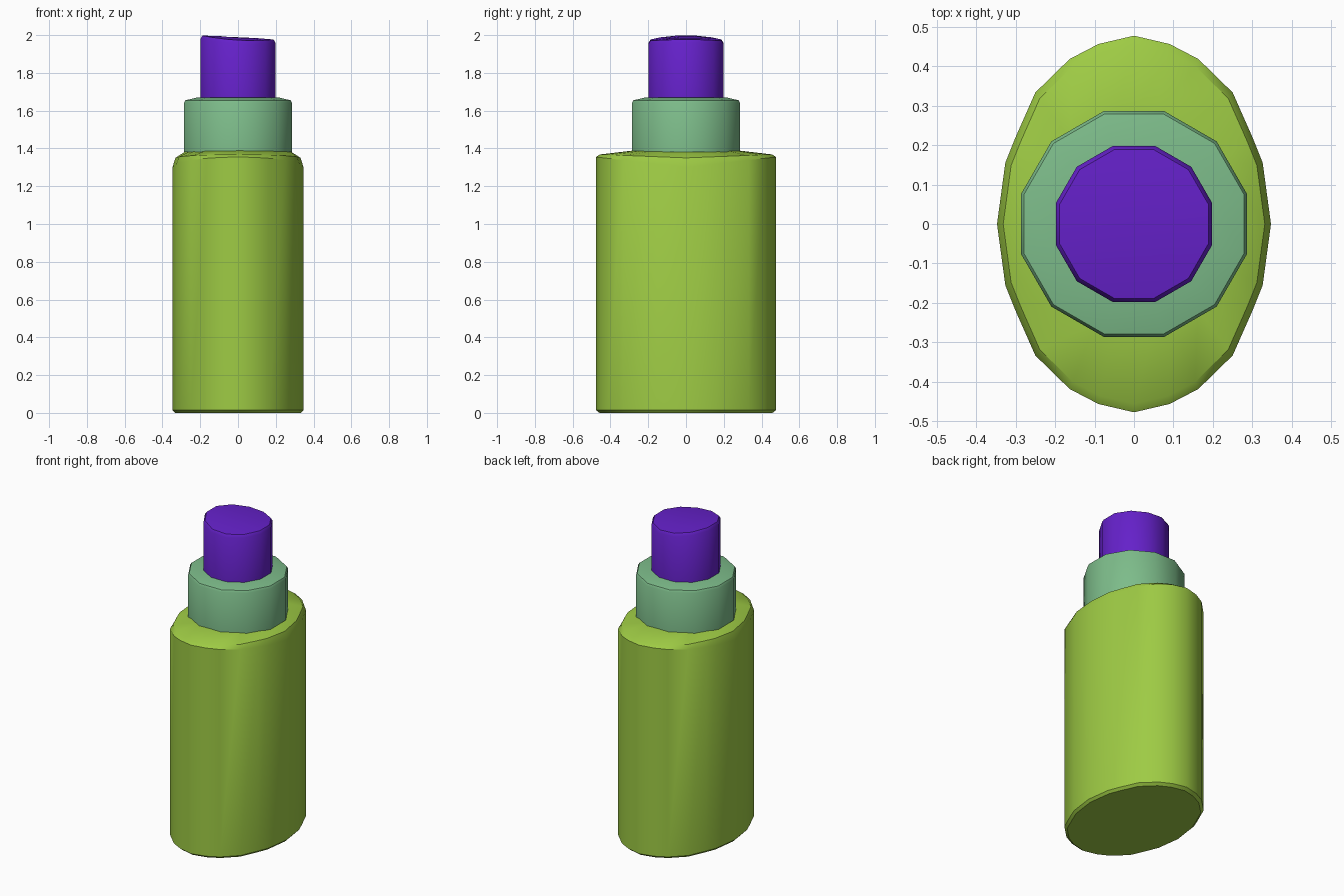
import bpy, math

if "Cube" in bpy.data.objects:
    bpy.data.objects.remove(bpy.data.objects["Cube"])


def material(name, colour):
    m = bpy.data.materials.new(name)
    m.use_nodes = True
    m.diffuse_color = (*colour, 1)
    m.node_tree.nodes["Principled BSDF"].inputs["Base Color"].default_value = (*colour, 1)
    return m


def loft(name, rings, mat, angle):
    """Skin a stack of closed rings and cap both ends."""
    n = len(rings[0])
    verts = [p for ring in rings for p in ring]
    faces = [(r * n + i, r * n + (i + 1) % n, (r + 1) * n + (i + 1) % n, (r + 1) * n + i)
             for r in range(len(rings) - 1) for i in range(n)]
    faces.append(tuple(reversed(range(n))))
    faces.append(tuple(range(len(verts) - n, len(verts))))
    mesh = bpy.data.meshes.new(name)
    mesh.from_pydata(verts, [], faces)
    mesh.materials.append(mat)
    obj = bpy.data.objects.new(name, mesh)
    bpy.context.collection.objects.link(obj)
    bpy.ops.object.select_all(action='DESELECT')
    obj.select_set(True)
    bpy.context.view_layer.objects.active = obj
    bpy.ops.object.shade_smooth_by_angle(angle=math.radians(angle))
    return obj


def ring(outline, scale, height):
    """Scale an outline; height is a function of x and y."""
    return [(x * scale, y * scale, height(x * scale, y * scale)) for x, y in outline]


def level(z):
    return lambda x, y: z


def polygon(radius, sides=12):
    step = 2 * math.pi / sides
    return [(radius * math.cos((i + .5) * step), radius * math.sin((i + .5) * step))
            for i in range(sides)]


# Body: faceted oval outline mirrored from one quarter
quarter = [(.347, 0), (.326, .155), (.30, .22), (.25, .333), (.163, .418), (.09, .456)]
half = quarter + [(0, .477)] + [(-x, y) for x, y in reversed(quarter)]
oval = half + [(x, -y) for x, y in reversed(half[1:-1])]
neck = [(x * .27 / math.hypot(x, y), y * .27 / math.hypot(x, y)) for x, y in oval]
loft("bottle_body", [
    ring(oval, .96, level(0)),
    ring(oval, 1, level(.015)),
    ring(oval, 1, lambda x, y: 1.30 + .115 * abs(y)),
    ring(oval, .955, lambda x, y: 1.35 + .04 * abs(y)),
    ring(neck, 1, level(1.39)),
], material("lime green", (.342, .597, .058)), 35)

# Collar: twelve-sided band with a softened top rim
band = polygon(.296)
loft("collar", [
    ring(band, 1, level(1.38)),
    ring(band, 1, level(1.642)),
    ring(band, .975, level(1.655)),
    ring(band, .75, level(1.67)),
], material("sage green", (.205, .503, .254)), 33)


# Nozzle: twelve-sided button with a tilted, gently crowned top
def crown(drop):
    return lambda x, y: 1.99 - .055 * x - .4 * y * y - drop


button = polygon(.205)
loft("spray_button", [
    ring(button, 1, level(1.66)),
    ring(button, 1, crown(.018)),
    ring(button, .95, crown(.002)),
    ring(button, .5, crown(0)),
], material("violet", (.130, .015, .591)), 33)
